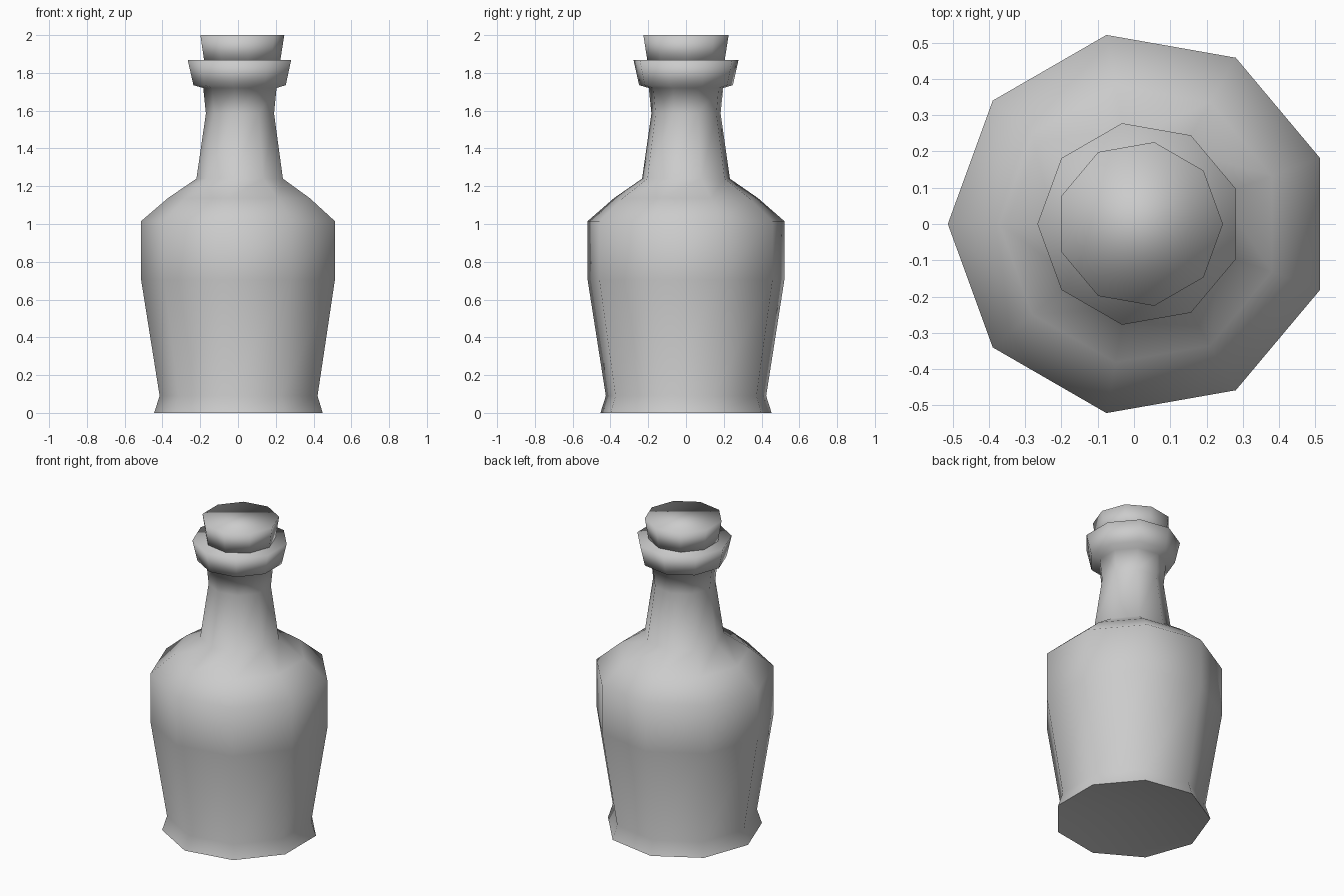
import bpy, bmesh, math

if "Cube" in bpy.data.objects:
    bpy.data.objects.remove(bpy.data.objects["Cube"])

SIDES = 9
CX = 0.016


def lathe(name, profile, start_angle, punt=0.0):
    """Stack nine-sided rings of (radius, z), cap both ends, shade smooth.
    A punt raises the middle of the base, with a sharp rim around it."""
    bm = bmesh.new()
    rings = []
    for r, z in profile:
        ring = []
        for i in range(SIDES):
            a = start_angle + 2 * math.pi * i / SIDES
            ring.append(bm.verts.new((CX + r * math.cos(a), r * math.sin(a), z)))
        rings.append(ring)
    for low, high in zip(rings, rings[1:]):
        for i in range(SIDES):
            j = (i + 1) % SIDES
            bm.faces.new((low[i], low[j], high[j], high[i]))
    base = bm.faces.new(rings[0][::-1])
    bm.faces.new(rings[-1])
    for f in bm.faces:
        f.smooth = True
    if punt:
        for e in base.edges:
            e.smooth = False
        centre = bmesh.ops.poke(bm, faces=[base])["verts"][0]
        centre.co.z += punt
    mesh = bpy.data.meshes.new(name)
    bm.to_mesh(mesh)
    bm.free()
    obj = bpy.data.objects.new(name, mesh)
    bpy.context.collection.objects.link(obj)
    return obj


# Bottle: foot with hollowed base, tapered body, shoulder, neck, closed lip
lathe("bottle", [
    (0.46, 0.0), (0.431, 0.09), (0.529, 0.705), (0.529, 1.015),
    (0.387, 1.137), (0.236, 1.24), (0.186, 1.585), (0.2, 1.72),
    (0.252, 1.735), (0.282, 1.867),
], math.pi, punt=0.08)

# Cork: tapered plug standing in the lip, turned half a facet
lathe("cork", [(0.207, 1.86), (0.229, 2.0)], 0.0)
